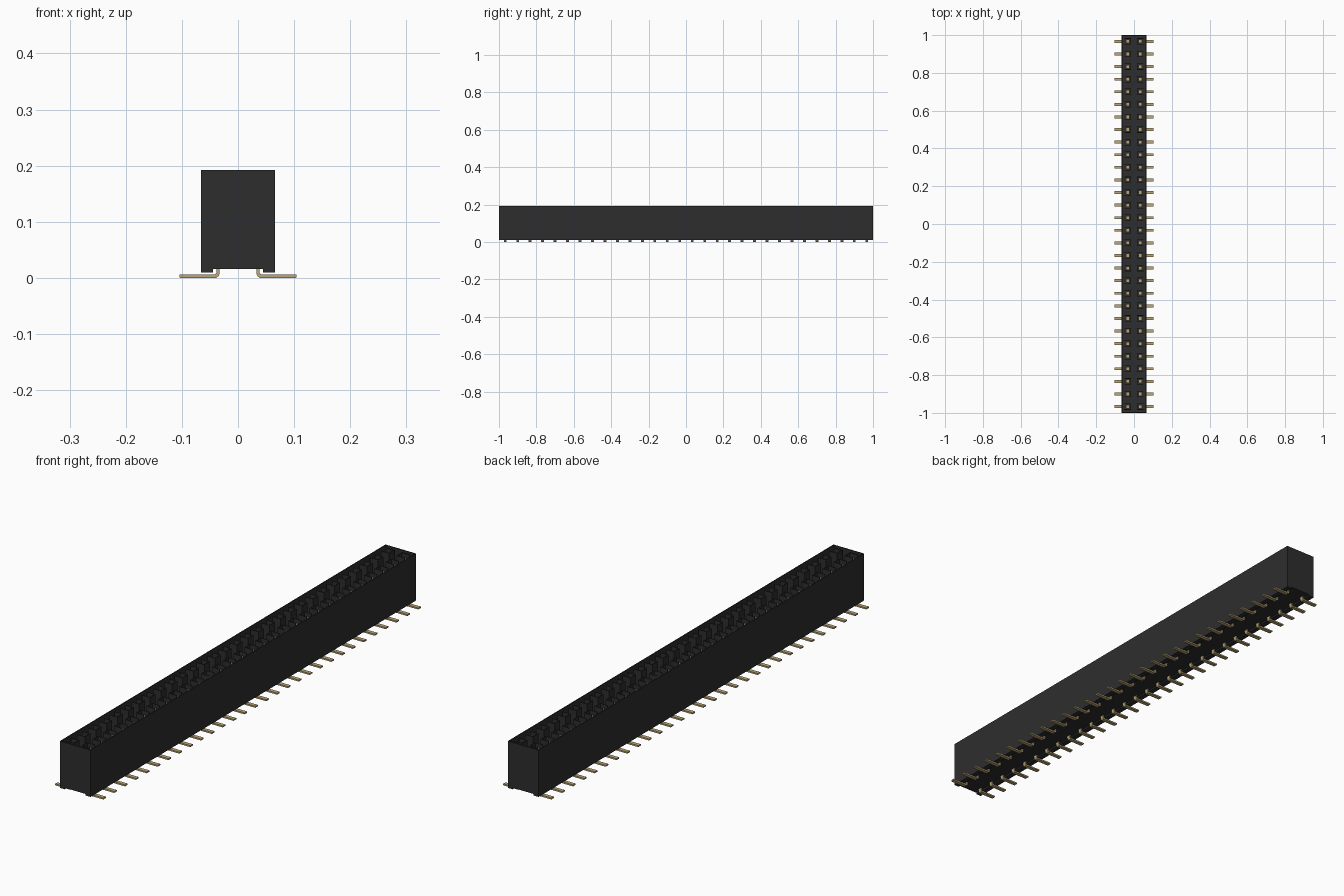
import bpy, bmesh

cube = bpy.data.objects.get("Cube")
if cube:
    bpy.data.objects.remove(cube, do_unlink=True)

ROWS = 30
PITCH = 2 / ROWS
FIRST = -1 + PITCH / 2      # y of the first contact row
WALL = 0.004                # housing wall thickness
HALF, TOP = 0.066, 0.192    # housing half width and height
COL = 0.033                 # x of a contact column


def material(name, rgb, rough):
    m = bpy.data.materials.new(name)
    m.diffuse_color = (*rgb, 1)
    m.use_nodes = True
    b = m.node_tree.nodes["Principled BSDF"]
    b.inputs["Base Color"].default_value = (*rgb, 1)
    b.inputs["Roughness"].default_value = rough
    return m


black = material("black plastic", (0.027, 0.027, 0.027), 0.6)
gold = material("gold plating", (0.50, 0.38, 0.18), 0.5)


def prism(bm, pts, y0, y1):
    """Extrude an x-z outline along y."""
    face = bm.faces.new([bm.verts.new((x, y0, z)) for x, z in pts])
    new = bmesh.ops.extrude_face_region(bm, geom=[face])["geom"]
    verts = [v for v in new if isinstance(v, bmesh.types.BMVert)]
    bmesh.ops.translate(bm, verts=verts, vec=(0, y1 - y0, 0))


def box(bm, x0, x1, y0, y1, z0, z1):
    prism(bm, [(x0, z0), (x1, z0), (x1, z1), (x0, z1)], y0, y1)


def finish(bm, name, mat, repeat=False):
    bmesh.ops.recalc_face_normals(bm, faces=bm.faces)
    me = bpy.data.meshes.new(name)
    bm.to_mesh(me)
    bm.free()
    me.materials.append(mat)
    ob = bpy.data.objects.new(name, me)
    bpy.context.collection.objects.link(ob)
    if repeat:
        # mirror to the other column, then repeat along the strip
        ob.modifiers.new("columns", "MIRROR").use_axis = (True, False, False)
        arr = ob.modifiers.new("rows", "ARRAY")
        arr.count = ROWS
        arr.use_relative_offset = False
        arr.use_constant_offset = True
        arr.constant_offset_displace = (0, PITCH, 0)
        ob.location.y = FIRST
    return ob


# Housing: open trough with two standoff rails below
under = [(HALF, 0.01), (0.045, 0.01), (0.045, 0.016),
         (-0.045, 0.016), (-0.045, 0.01), (-HALF, 0.01)]
outer = [(HALF, TOP)] + under + [(-HALF, TOP)]
IN = HALF - WALL
cavity = [(-IN, TOP), (-IN, 0.03), (IN, 0.03), (IN, TOP)]
bm = bmesh.new()
prism(bm, outer + cavity, -1 + WALL, 1 - WALL)
finish(bm, "housing_trough", black)

# End walls
bm = bmesh.new()
for y0 in (-1, 1 - WALL):
    prism(bm, outer, y0, y0 + WALL)
finish(bm, "housing_end_walls", black)

# Contact wells: channels open towards the long walls
R, T = 0.017, 0.003
bm = bmesh.new()
box(bm, COL - R, COL - R + T, -R, R, 0.03, TOP - 0.002)
for y0 in (-R, R - T):
    box(bm, COL - R + T, COL + R, y0, y0 + T, 0.03, TOP - 0.002)
finish(bm, "contact_wells", black, repeat=True)

# Spring contacts: two prongs on a base inside each well
bm = bmesh.new()
for y0 in (-0.010, 0.007):
    box(bm, COL - 0.006, COL + 0.008, y0, y0 + 0.003, 0.03, 0.176)
box(bm, COL - 0.006, COL + 0.008, -0.007, 0.007, 0.03, 0.034)
finish(bm, "spring_contacts", gold, repeat=True)

# Solder tails: bent strip running out from under the housing
tail = [(0.104, 0.001), (0.104, 0.006), (0.041, 0.006), (0.038, 0.009),
        (0.038, 0.03), (0.033, 0.03), (0.033, 0.007), (0.035, 0.003),
        (0.039, 0.0), (0.103, 0.0)]
bm = bmesh.new()
prism(bm, tail, -0.0075, 0.0075)
finish(bm, "solder_tails", gold, repeat=True)
